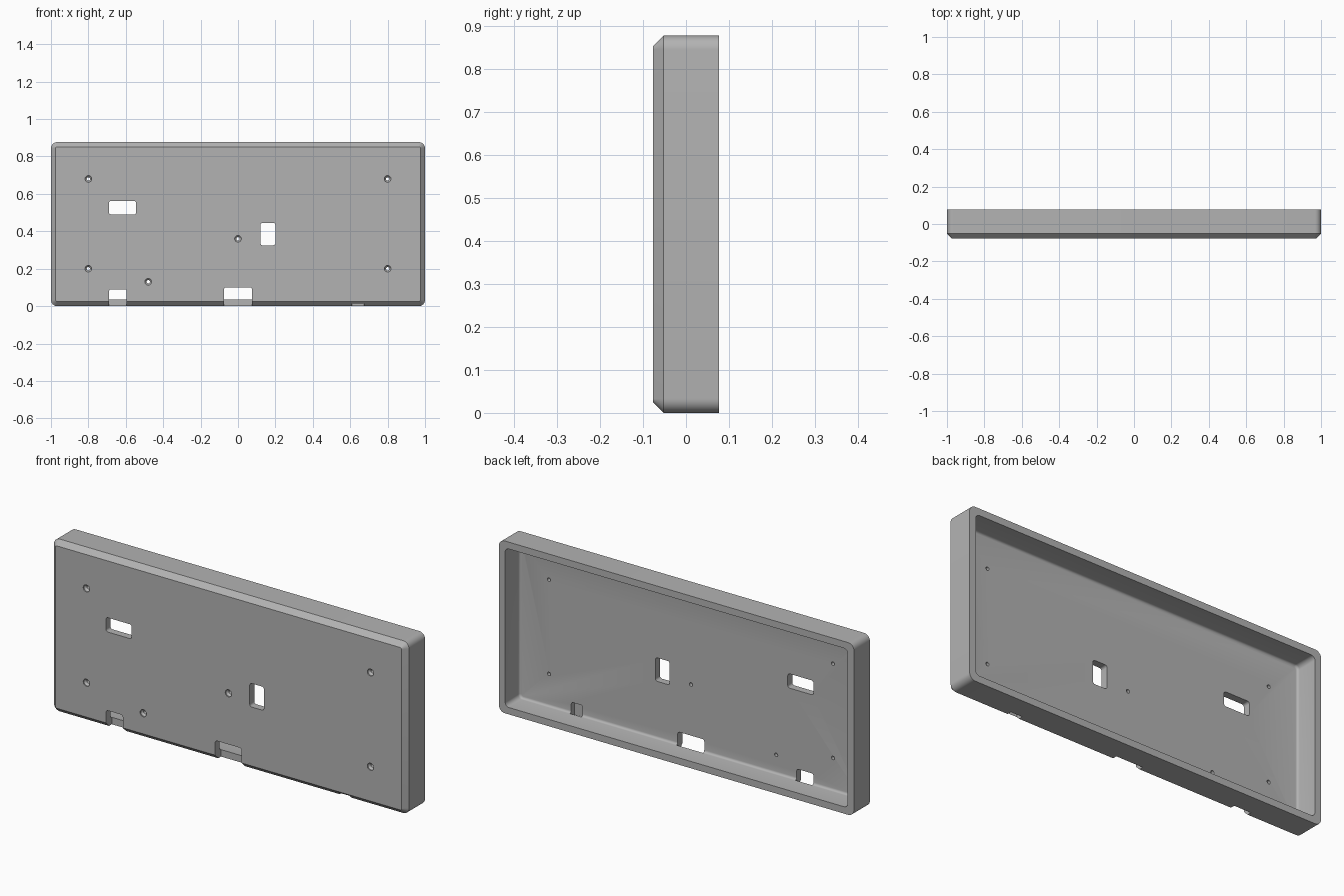
import bpy, bmesh, math

W, H, D = 2.0, 0.877, 0.154      # overall width, height, depth
FRONT, BACK = -D / 2, D / 2
CHAMFER, WALL, FLOOR = 0.025, 0.035, -0.04

cube = bpy.data.objects.get("Cube")
if cube:
    bpy.data.objects.remove(cube, do_unlink=True)

grey = bpy.data.materials.new("plain grey")
grey.use_nodes = True
colour = (0.45, 0.45, 0.45, 1)
grey.diffuse_color = colour
grey.node_tree.nodes["Principled BSDF"].inputs["Base Color"].default_value = colour


def rounded_rect(x0, x1, z0, z1, r, y, steps=8):
    """Ring of points around a rounded rectangle in the plane y."""
    corners = [(x1 - r, z1 - r), (x0 + r, z1 - r), (x0 + r, z0 + r), (x1 - r, z0 + r)]
    ring = []
    for quarter, (cx, cz) in enumerate(corners):
        for s in range(steps + 1):
            a = math.pi / 2 * (quarter + s / steps)
            ring.append((cx + r * math.cos(a), y, cz + r * math.sin(a)))
    return ring


def circle(x, z, r, y, n=24):
    return [(x + r * math.cos(math.tau * i / n), y, z + r * math.sin(math.tau * i / n))
            for i in range(n)]


def loft(name, rings):
    """Closed solid skinned through rings of equal point count."""
    bm = bmesh.new()
    loops = [[bm.verts.new(p) for p in ring] for ring in rings]
    for a, b in zip(loops, loops[1:]):
        for i in range(len(a)):
            j = (i + 1) % len(a)
            bm.faces.new((a[i], a[j], b[j], b[i]))
    bm.faces.new(loops[0])
    bm.faces.new(loops[-1])
    bmesh.ops.recalc_face_normals(bm, faces=bm.faces)
    mesh = bpy.data.meshes.new(name)
    bm.to_mesh(mesh)
    bm.free()
    mesh.materials.append(grey)
    obj = bpy.data.objects.new(name, mesh)
    bpy.context.collection.objects.link(obj)
    return obj


def slot(x0, x1, z0, z1, y0, y1, r=0.012):
    return loft("slot_cutter", [rounded_rect(x0, x1, z0, z1, r, y) for y in (y0, y1)])


def outline(inset, r, y):
    return rounded_rect(-W / 2 + inset, W / 2 - inset, inset, H - inset, r, y)


# Shell: chamfered front, straight sides, rim, hollow back with a softened inner edge
fillet = 0.012
inner = [outline(WALL + fillet * (1 - math.cos(a)), 0.022 - fillet * (1 - math.cos(a)),
                 FLOOR + fillet * (1 - math.sin(a)))
         for a in (math.pi / 2 * i / 4 for i in range(5))]
shell = loft("enclosure_shell", [
    outline(CHAMFER, 0.008, FRONT),
    outline(0, 0.033, FRONT + CHAMFER),
    outline(0, 0.033, BACK),
    outline(WALL, 0.022, BACK),
] + inner)

# Windows, bottom notches and the blind pocket behind the front
NOTCH_BACK, BELOW, OUT = -0.03, -0.1, FRONT - 0.05
cutters = [
    slot(-0.69, -0.545, 0.49, 0.563, OUT, 0),
    slot(0.12, 0.2, 0.325, 0.445, OUT, 0),
    slot(-0.69, -0.595, BELOW, 0.09, OUT, NOTCH_BACK),
    slot(-0.075, 0.075, BELOW, 0.1, OUT, NOTCH_BACK),
    slot(0.61, 0.675, BELOW, 0.09, FRONT + 0.01, NOTCH_BACK),
]

# Countersunk screw holes
screws = [(x, z) for x in (-0.8, 0.8) for z in (0.2, 0.68)] + [(0, 0.36), (-0.48, 0.13)]
for x, z in screws:
    cutters.append(loft("screw_cutter", [
        circle(x, z, 0.018, FRONT - 0.01), circle(x, z, 0.018, FRONT + 0.006),
        circle(x, z, 0.009, FRONT + 0.016), circle(x, z, 0.009, 0)]))

bpy.context.view_layer.objects.active = shell
for cutter in cutters:
    cutter.hide_render = True
    mod = shell.modifiers.new("cut", "BOOLEAN")
    mod.operation, mod.solver, mod.object = "DIFFERENCE", "EXACT", cutter
    bpy.ops.object.modifier_apply(modifier=mod.name)
    bpy.data.objects.remove(cutter, do_unlink=True)

# Smooth the rounded corners, keep the cut edges sharp
bpy.ops.object.select_all(action="DESELECT")
shell.select_set(True)
bpy.ops.object.shade_smooth_by_angle(angle=math.radians(30))
